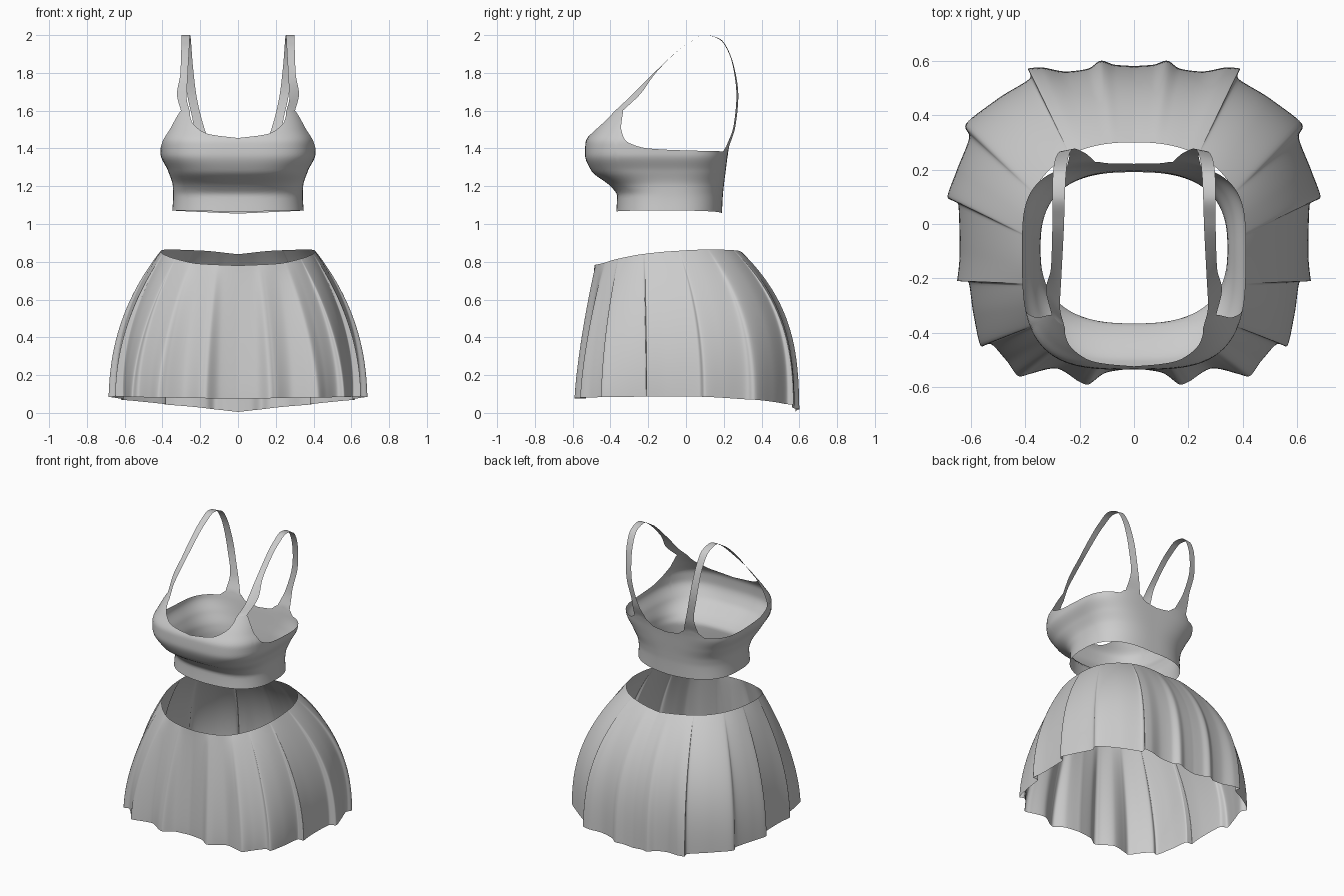
import bpy
import bmesh
from math import sin, cos, atan2, degrees, radians
from mathutils import Vector

cube = bpy.data.objects.get("Cube")
if cube:
    bpy.data.objects.remove(cube)

# One plain cloth colour
cloth = bpy.data.materials.new("grey_cloth")
cloth.use_nodes = True
GREY = (0.6, 0.6, 0.6, 1)
cloth.diffuse_color = GREY
cloth.node_tree.nodes["Principled BSDF"].inputs["Base Color"].default_value = GREY


def lookup(keys, t):
    """Monotone smooth interpolation of (position, value, value...) keys."""
    t = min(max(t, keys[0][0]), keys[-1][0])
    i = 0
    while i < len(keys) - 2 and t > keys[i + 1][0]:
        i += 1

    def slope(k, c):
        if k < 0 or k > len(keys) - 2:
            return 0
        return (keys[k + 1][c] - keys[k][c]) / (keys[k + 1][0] - keys[k][0])

    def tangent(k, c):
        a, b = slope(k - 1, c), slope(k, c)
        if k == 0:
            return b
        if k == len(keys) - 1:
            return a
        return 2 * a * b / (a + b) if a * b > 0 else 0

    h = keys[i + 1][0] - keys[i][0]
    s = (t - keys[i][0]) / h
    out = []
    for c in range(1, len(keys[0])):
        p, q = keys[i][c], keys[i + 1][c]
        m, n = tangent(i, c) * h, tangent(i + 1, c) * h
        out.append(p + s * m + s * s * (3 * (q - p) - 2 * m - n)
                   + s ** 3 * (2 * (p - q) + m + n))
    return out


def ring_point(angle, half_width, front, back, power, centre):
    """Point on a boxy oval; angle runs in degrees from the front towards +x."""
    s, c = sin(radians(angle)), -cos(radians(angle))
    depth = centre - front if c < 0 else back - centre
    r = (abs(s / half_width) ** power + abs(c / depth) ** power) ** (-1 / power)
    return Vector((r * s, centre + r * c, 0))


def sheet(name, rows, closed):
    """Smooth cloth sheet from a grid of points."""
    bm = bmesh.new()
    grid = [[bm.verts.new(p) for p in row] for row in rows]
    count = len(grid[0])
    for low, high in zip(grid, grid[1:]):
        for i in range(count if closed else count - 1):
            j = (i + 1) % count
            bm.faces.new((low[i], low[j], high[j], high[i]))
    mesh = bpy.data.meshes.new(name)
    bm.to_mesh(mesh)
    bm.free()
    mesh.materials.append(cloth)
    mesh.shade_smooth()
    obj = bpy.data.objects.new(name, mesh)
    bpy.context.collection.objects.link(obj)
    return obj


def mirrored(angle):
    return abs((angle + 180) % 360 - 180)


# Pleated skirt: hem outline of one half, from front centre to back centre
HEM = [(0, -.53), (.1, -.545), (.17, -.59), (.2, -.58), (.29, -.53), (.38, -.55),
       (.42, -.56), (.47, -.5), (.53, -.44), (.56, -.45), (.59, -.33), (.61, -.21),
       (.65, -.21), (.64, -.1), (.645, .07), (.685, .1), (.65, .2), (.605, .32),
       (.62, .36), (.5, .46), (.38, .54), (.39, .57), (.34, .575), (.25, .56),
       (.17, .57), (.12, .6), (.07, .585), (0, .58)]
HEM_KEYS = [(i, x, y) for i, (x, y) in enumerate(HEM)]
WAIST_Z = [(0, .78), (30, .79), (50, .815), (70, .84), (90, .855),
           (120, .865), (150, .86), (180, .84)]
HEM_Z = [(0, .075), (90, .087), (120, .07), (150, .04), (180, .005)]
BULGE = [(0, 1.3), (90, 2.2), (180, 3)]
STEPS, SKIRT_ROWS = 8, 28

half = [lookup(HEM_KEYS, i / STEPS) for i in range((len(HEM) - 1) * STEPS + 1)]
outline = half + [(-x, y) for x, y in half[-2:0:-1]]


def skirt_point(x, y, t):
    angle = degrees(atan2(x, -y))
    side = mirrored(angle)
    waist = ring_point(angle, .41, -.485, .3, 2.4, -.09)
    flare = ring_point(angle, .655, -.565, .58, 3, 0)
    f = 1 - (1 - t) ** lookup(BULGE, side)[0]
    p = waist.lerp(flare, f) + (Vector((x, y, 0)) - flare) * t ** .8
    top, bottom = lookup(WAIST_Z, side)[0], lookup(HEM_Z, side)[0]
    p.z = top + (bottom - top) * t
    return p


sheet("pleated_skirt",
      [[skirt_point(x, y, 1 - r / SKIRT_ROWS) for x, y in outline]
       for r in range(SKIRT_ROWS + 1)], True)

# Cropped bodice: height, half width, front, back, boxiness
BODY = [(1.05, .35, -.37, .19, 2.6), (1.15, .343, -.365, .195, 2.6),
        (1.2, .345, -.4, .2, 2.7), (1.28, .37, -.5, .21, 3.1),
        (1.37, .41, -.535, .222, 3.4), (1.43, .412, -.532, .235, 3.4),
        (1.5, .385, -.49, .25, 3.5), (1.6, .345, -.41, .27, 3.6)]
EDGE = [(0, 1.455), (20, 1.475), (33, 1.525), (39, 1.57), (42, 1.6), (51, 1.6),
        (55, 1.5), (62, 1.43), (75, 1.4), (100, 1.39), (135, 1.385),
        (141, 1.41), (156, 1.41), (163, 1.38), (180, 1.365)]
BODY_HEM = [(0, 1.065), (90, 1.072), (180, 1.055)]


def body_point(angle, v):
    side = mirrored(angle)
    low, high = lookup(BODY_HEM, side)[0], lookup(EDGE, side)[0]
    z = low + (high - low) * v
    p = ring_point(angle, *lookup(BODY, z), -.09)
    p.z = z
    return p


BODY_ROWS = 32
sheet("bodice", [[body_point(a, r / BODY_ROWS) for a in range(0, 360)]
                 for r in range(BODY_ROWS + 1)], True)

# Shoulder straps: inner and outer edges running from the bust over to the back
INNER = [(.272, -.3, 1.67), (.266, -.18, 1.79), (.257, 0, 1.95), (.254, .1, 2),
         (.25, .18, 1.98), (.24, .25, 1.85), (.22, .277, 1.68), (.182, .262, 1.52)]
OUTER = [(.323, -.24, 1.69), (.305, -.16, 1.8), (.3, 0, 1.95), (.3, .1, 2),
         (.298, .18, 1.975), (.287, .245, 1.85), (.268, .267, 1.68), (.237, .252, 1.52)]
FRONT_ROOT, BACK_ROOT = (42, 51), (156, 141)
COLS, STRAP_ROWS = 6, 72


def strap_edge(points, end):
    path = [body_point(FRONT_ROOT[end], 1), *points, body_point(BACK_ROOT[end], 1)]
    keys = [(i, *p) for i, p in enumerate(path)]
    return [Vector(lookup(keys, (len(path) - 1) * i / STRAP_ROWS))
            for i in range(STRAP_ROWS + 1)]


def root_row(root):
    return [body_point(root[0] + (root[1] - root[0]) * c / COLS, 1)
            for c in range(COLS + 1)]


strap = [[a.lerp(b, c / COLS) for c in range(COLS + 1)]
         for a, b in zip(strap_edge(INNER, 0), strap_edge(OUTER, 1))]
strap[0], strap[-1] = root_row(FRONT_ROOT), root_row(BACK_ROOT)
sheet("left_strap", strap, False)
sheet("right_strap", [[Vector((-p.x, p.y, p.z)) for p in reversed(row)]
                      for row in strap], False)
